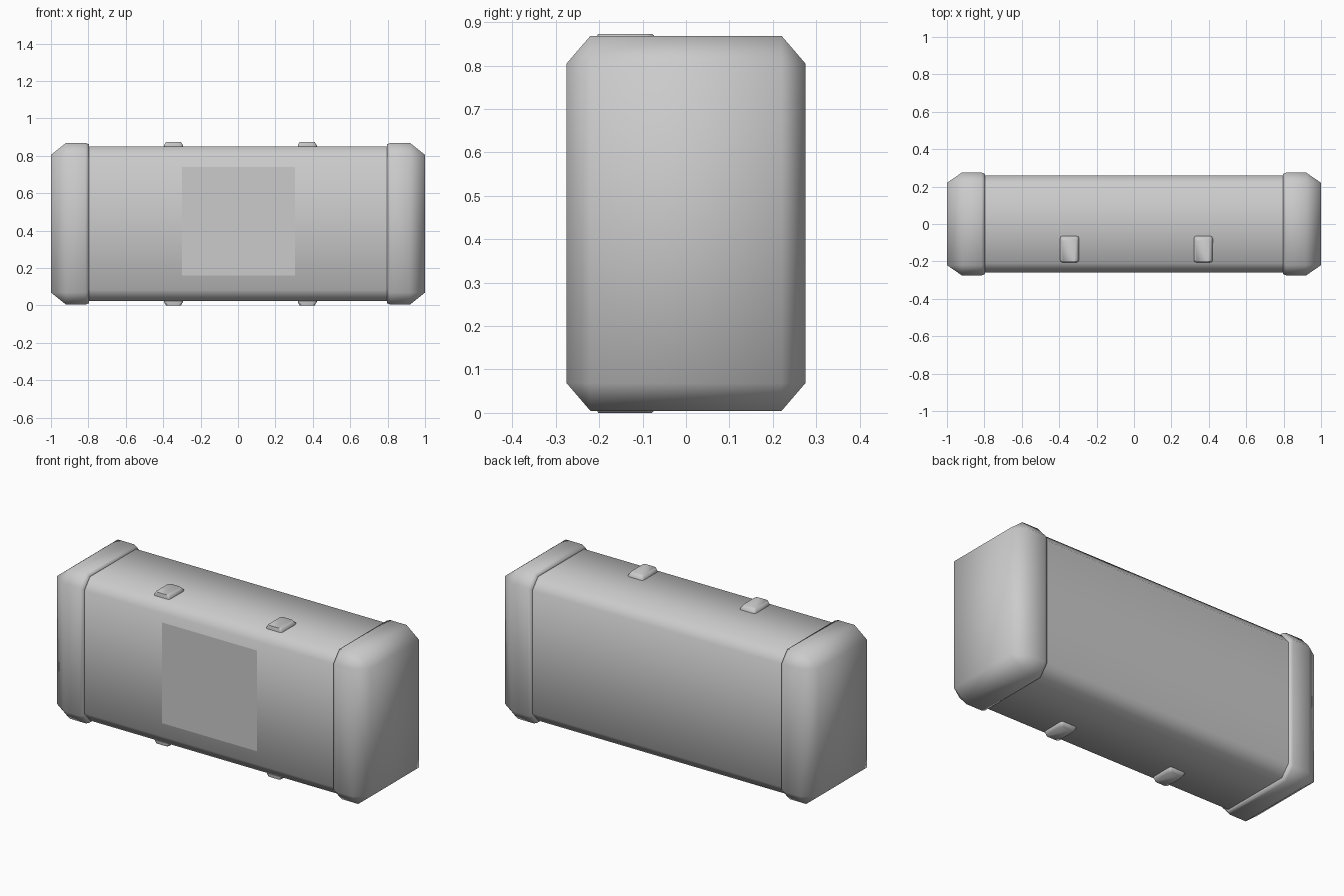
import bpy, bmesh

if "Cube" in bpy.data.objects:
    bpy.data.objects.remove(bpy.data.objects["Cube"])

ZC = 0.4365  # mid height of the whole case


def octagon(x, hy, hz, cy, cz):
    """Chamfered rectangle across the x axis."""
    pts = [(hy, hz - cz), (hy - cy, hz), (cy - hy, hz), (-hy, hz - cz),
           (-hy, cz - hz), (cy - hy, -hz), (hy - cy, -hz), (hy, cz - hz)]
    return [(x, y, ZC + z) for y, z in pts]


def finish(name, bm, angle=None):
    bmesh.ops.recalc_face_normals(bm, faces=bm.faces)
    mesh = bpy.data.meshes.new(name)
    bm.to_mesh(mesh)
    bm.free()
    ob = bpy.data.objects.new(name, mesh)
    bpy.context.collection.objects.link(ob)
    for p in mesh.polygons:
        p.use_smooth = True
    if angle:
        mesh.set_sharp_from_angle(angle=angle)
    return ob


def loft(bm, rings):
    """Skin a run of eight-sided rings, returning the vertex rings."""
    vr = [[bm.verts.new(p) for p in r] for r in rings]
    for a, b in zip(vr, vr[1:]):
        for i in range(8):
            j = (i + 1) % 8
            bm.faces.new((a[i], a[j], b[j], b[i]))
    return vr


# Main body: long chamfered tube, its ends hidden in the caps
bm = bmesh.new()
loft(bm, [octagon(x, 0.26, 0.414, 0.05, 0.06) for x in (-0.82, 0.82)])
body = finish("body", bm, 1.2)

# End caps: lipped collar, chamfered into a rectangular end face
bm = bmesh.new()
rings = loft(bm, [
    octagon(0.797, 0.258, 0.412, 0.05, 0.06),
    octagon(0.797, 0.268, 0.425, 0.053, 0.062),
    octagon(0.815, 0.275, 0.432, 0.055, 0.064),
    octagon(0.92, 0.275, 0.432, 0.055, 0.064),
    octagon(1.0, 0.2201, 0.3681, 0.0001, 0.0001)])
bm.faces.new(rings[-1])
bmesh.ops.remove_doubles(bm, verts=bm.verts, dist=0.001)
cap = finish("end_cap", bm, 1.2)
mirror = cap.modifiers.new("Mirror", "MIRROR")
mirror.use_axis[0] = True

# Front panel: thin flat label plate
bm = bmesh.new()
corners = [(-0.3, 0.16), (0.305, 0.16), (0.305, 0.74), (-0.3, 0.74)]
bm.faces.new([bm.verts.new((x, -0.262, z)) for x, z in corners])
panel = finish("front_panel", bm)

# Clips: small tapered blocks, two on top and two underneath
for side, label in ((1, "top"), (-1, "bottom")):
    for cx, hand in ((-0.345, "left"), (0.37, "right")):
        bm = bmesh.new()
        base = [(-0.05, -0.205), (0.05, -0.205), (0.05, -0.064), (-0.05, -0.064)]
        crown = [(-0.04, -0.203), (0.04, -0.203), (0.04, -0.078), (-0.04, -0.078)]
        levels = [(base, 0.40), (base, 0.42), (crown, 0.4365)]
        vr = [[bm.verts.new((cx + x, y, ZC + side * h)) for x, y in pts] for pts, h in levels]
        for a, b in zip(vr, vr[1:]):
            for i in range(4):
                j = (i + 1) % 4
                bm.faces.new((a[i], a[j], b[j], b[i]))
        bm.faces.new(vr[0])
        bm.faces.new(vr[-1])
        # round the upright corners seen from above
        posts = [e for e in bm.edges if abs(e.verts[0].co.z - e.verts[1].co.z) > 0.01]
        bmesh.ops.bevel(bm, geom=posts, offset=0.012, segments=2, profile=0.5, affect='EDGES')
        finish(f"{label}_{hand}_clip", bm, 1.2)
